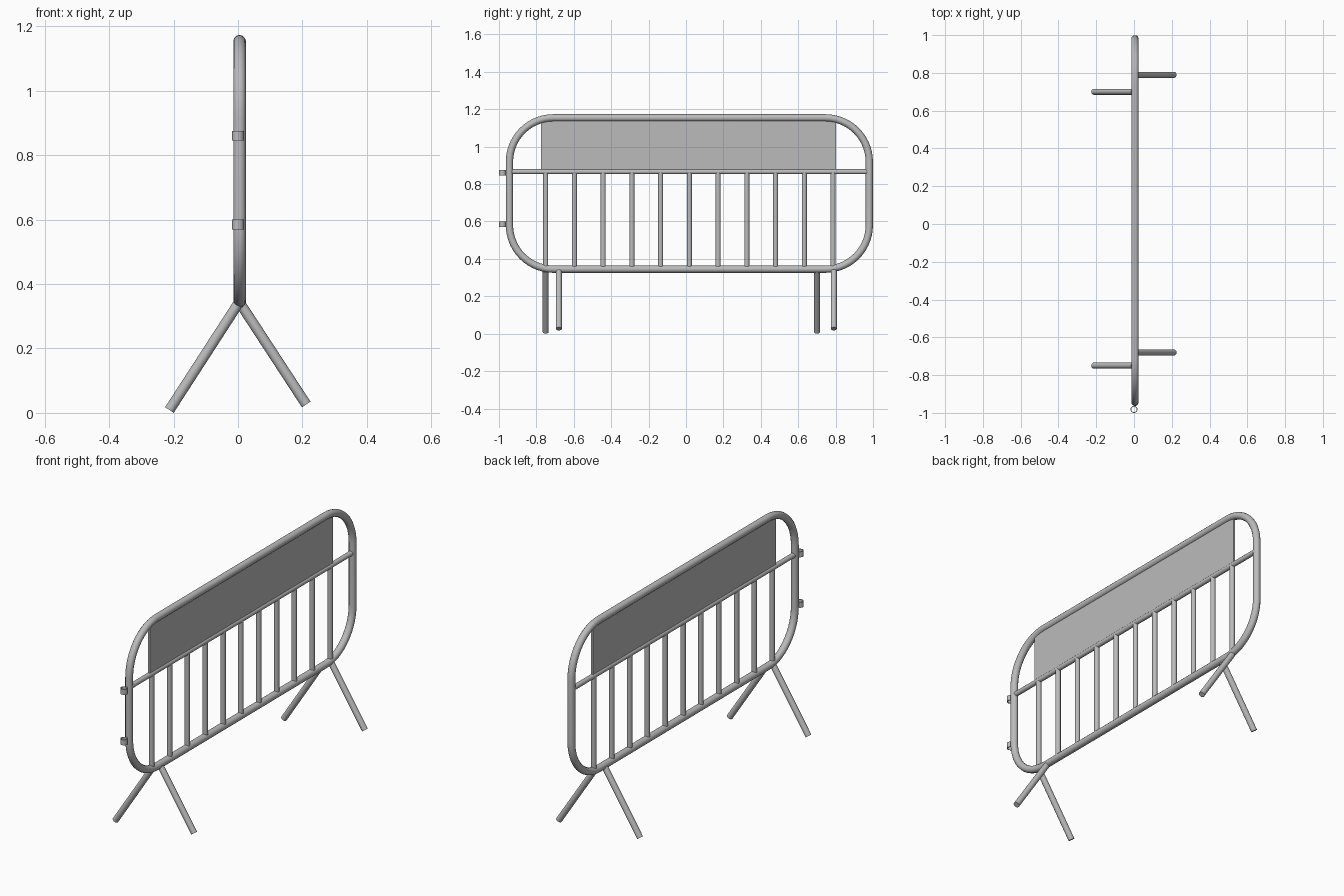
import bpy, bmesh, math
from mathutils import Vector

cube = bpy.data.objects.get("Cube")
if cube:
    bpy.data.objects.remove(cube, do_unlink=True)

steel = bpy.data.materials.new("galvanised_grey")
steel.use_nodes = True
GREY = (0.5, 0.5, 0.5, 1)
steel.diffuse_color = GREY
steel.node_tree.nodes["Principled BSDF"].inputs["Base Color"].default_value = GREY

CX = 0.005                        # plane of the barrier
Y0, Y1, Z0, Z1 = -0.944, 0.98, 0.345, 1.154
RAIL_Z = 0.866


def add_object(name, mesh):
    obj = bpy.data.objects.new(name, mesh)
    bpy.context.collection.objects.link(obj)
    mesh.materials.clear()
    mesh.materials.append(steel)
    bpy.ops.object.select_all(action='DESELECT')
    obj.select_set(True)
    bpy.context.view_layer.objects.active = obj
    bpy.ops.object.shade_smooth_by_angle(angle=math.radians(40))
    return obj


def from_bmesh(name, bm):
    mesh = bpy.data.meshes.new(name)
    bm.to_mesh(mesh)
    bm.free()
    return add_object(name, mesh)


def rod(name, start, end, radius):
    """Capped round bar between two points."""
    a, b = Vector(start), Vector(end)
    bm = bmesh.new()
    bmesh.ops.create_cone(bm, cap_ends=True, segments=20, radius1=radius,
                          radius2=radius, depth=(b - a).length)
    turn = (b - a).to_track_quat('Z', 'Y').to_matrix()
    bmesh.ops.rotate(bm, verts=bm.verts, matrix=turn)
    bmesh.ops.translate(bm, verts=bm.verts, vec=(a + b) / 2)
    return from_bmesh(name, bm)


# Outer frame: a tube swept around a rounded rectangle
R, STEPS = 0.235, 14
corners = [(Y1 - R, Z1 - R), (Y0 + R, Z1 - R), (Y0 + R, Z0 + R), (Y1 - R, Z0 + R)]
path = []
for i, (y, z) in enumerate(corners):
    for s in range(STEPS + 1):
        t = (i + s / STEPS) * math.pi / 2
        path.append((CX, y + R * math.cos(t), z + R * math.sin(t)))
curve = bpy.data.curves.new("frame_path", 'CURVE')
curve.dimensions = '3D'
curve.bevel_depth = 0.0195
curve.bevel_resolution = 4
spline = curve.splines.new('POLY')
spline.points.add(len(path) - 1)
for point, co in zip(spline.points, path):
    point.co = (*co, 1)
spline.use_cyclic_u = True
temp = bpy.data.objects.new("frame_path", curve)
bpy.context.collection.objects.link(temp)
bpy.context.view_layer.update()
frame_mesh = bpy.data.meshes.new_from_object(
    temp.evaluated_get(bpy.context.evaluated_depsgraph_get()))
bpy.data.objects.remove(temp, do_unlink=True)
add_object("outer_frame", frame_mesh)

# Middle rail and upright bars
rod("middle_rail", (CX, Y0, RAIL_Z), (CX, Y1, RAIL_Z), 0.0135)
for i in range(11):
    y = -0.75 + i * 0.1536
    rod(f"upright_bar_{i + 1}", (CX, y, Z0), (CX, y, RAIL_Z), 0.0135)

# Sign panel between the middle rail and the top of the frame
bm = bmesh.new()
bmesh.ops.create_cube(bm, size=1)
bmesh.ops.scale(bm, verts=bm.verts, vec=(0.012, 1.577, Z1 - RAIL_Z))
bmesh.ops.translate(bm, verts=bm.verts, vec=(CX, 0.0135, (Z1 + RAIL_Z) / 2))
from_bmesh("sign_panel", bm)

# Splayed legs, staggered along the barrier
for end, y_right, y_left in (("front", -0.68, -0.75), ("back", 0.79, 0.70)):
    rod(f"{end}_right_leg", (-0.002, y_left, 0.335), (-0.213, y_left, 0.009), 0.016)
    rod(f"{end}_left_leg", (0.01, y_right, 0.335), (0.212, y_right, 0.026), 0.016)

# Open coupling rings on the front end
for name, z in (("upper", 0.86), ("lower", 0.585)):
    bm = bmesh.new()
    loops = []
    for radius, height in ((0.0185, -1), (0.0185, 1), (0.0145, 1), (0.0145, -1)):
        angles = [k * math.tau / 20 for k in range(20)]
        loops.append([bm.verts.new((radius * math.cos(a), -0.9815 + radius * math.sin(a),
                                    z + height * 0.015)) for a in angles])
    for a, b in zip(loops, loops[1:] + loops[:1]):
        for k in range(20):
            n = (k + 1) % 20
            bm.faces.new((a[k], a[n], b[n], b[k]))
    bmesh.ops.recalc_face_normals(bm, faces=bm.faces)
    from_bmesh(f"{name}_coupling_ring", bm)
